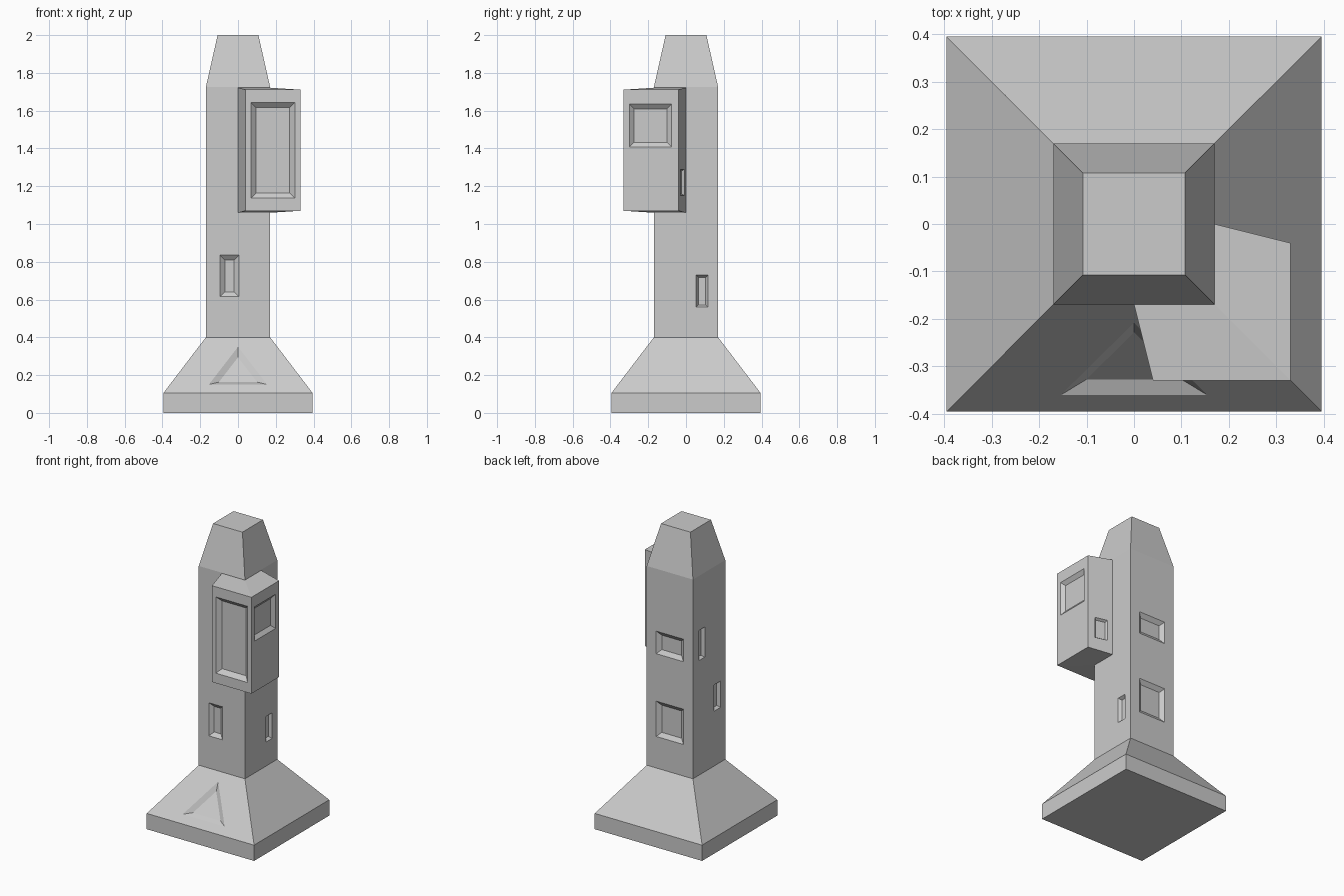
import bpy, bmesh
from mathutils import Vector

if "Cube" in bpy.data.objects:
    bpy.data.objects.remove(bpy.data.objects["Cube"])


def make_object(name, bm):
    bmesh.ops.recalc_face_normals(bm, faces=bm.faces)
    mesh = bpy.data.meshes.new(name)
    bm.to_mesh(mesh)
    bm.free()
    ob = bpy.data.objects.new(name, mesh)
    bpy.context.collection.objects.link(ob)
    return ob


def add_loft(bm, rings):
    """Closed solid through rings of 3D points; returns the rings of verts."""
    vs = [[bm.verts.new(p) for p in r] for r in rings]
    n = len(vs[0])
    for a, b in zip(vs, vs[1:]):
        for i in range(n):
            bm.faces.new((a[i], a[(i + 1) % n], b[(i + 1) % n], b[i]))
    bm.faces.new(vs[0][::-1])
    bm.faces.new(vs[-1])
    return vs


def inset(poly, d):
    """Offset a counter-clockwise 2D polygon inwards by d."""
    out = []
    for i, p in enumerate(poly):
        a = (p - poly[i - 1]).normalized()
        b = (poly[(i + 1) % len(poly)] - p).normalized()
        na, nb = Vector((-a.y, a.x)), Vector((-b.y, b.x))
        out.append(p + (na + nb) * d / (1 + na.dot(nb)))
    return out


def boolean(ob, other, op):
    other.hide_render = True
    mod = ob.modifiers.new(op.lower(), 'BOOLEAN')
    mod.operation, mod.object, mod.solver = op, other, 'EXACT'
    bpy.context.view_layer.objects.active = ob
    bpy.ops.object.modifier_apply(modifier=mod.name)
    bpy.data.objects.remove(other)


# Tower: square plinth, sloped foot, shaft and tapered cap
bm = bmesh.new()
profile = [(0.395, 0), (0.395, 0.105), (0.17, 0.4), (0.17, 1.725), (0.108, 2.0)]
add_loft(bm, [[(-h, -h, z), (h, -h, z), (h, h, z), (-h, h, z)] for h, z in profile])
tower = make_object("tower", bm)

# Corner box wrapping the front right edge of the shaft
bm = bmesh.new()
plan = [(-0.01, -0.13), (0.04, -0.33), (0.33, -0.33), (0.33, -0.04), (0.13, 0.01), (0.13, -0.13)]
outer = (1, 2, 3)
low = [bm.verts.new((x, y, 1.07 if i in outer else 1.057)) for i, (x, y) in enumerate(plan)]
top = [bm.verts.new((x, y, 1.711 if i in outer else 1.724)) for i, (x, y) in enumerate(plan)]
for i in range(6):
    j = (i + 1) % 6
    bm.faces.new((low[i], low[j], top[j], top[i]))
for ring in (low, top):
    for quad in ((0, 1, 2, 5), (2, 3, 4, 5)):
        bm.faces.new([ring[k] for k in quad])
boolean(tower, make_object("corner_box", bm), 'UNION')

# Bevelled recesses, all gathered in one cutter
cut = bmesh.new()


def recess(origin, normal, poly, slope=0.025, depth=0.02):
    n = Vector(normal).normalized()
    u = Vector((0, 0, 1)).cross(n).normalized()
    v = n.cross(u)
    poly = [Vector(p) for p in poly]
    rings = []
    for k in (-0.4, 1):
        rings.append([Vector(origin) + u * p.x + v * p.y - n * depth * k
                      for p in inset(poly, slope * k)])
    add_loft(cut, rings)


def rect(w, h):
    return [(-w / 2, -h / 2), (w / 2, -h / 2), (w / 2, h / 2), (-w / 2, h / 2)]


# Box panels
recess((0.185, -0.33, 1.39), (0, -1, 0), rect(0.233, 0.507), 0.028, 0.025)
recess((0.33, -0.188, 1.521), (1, 0, 0), rect(0.224, 0.228))
recess((0.243, -0.018, 1.22), (0.04, 0.16, 0), rect(0.085, 0.14), 0.01, 0.015)
# Shaft panels: front, right, back, left
recess((-0.045, -0.17, 0.725), (0, -1, 0), rect(0.1, 0.22))
recess((0.17, 0.085, 0.645), (1, 0, 0), rect(0.063, 0.17), 0.012, 0.02)
recess((0, 0.17, 1.235), (0, 1, 0), rect(0.2, 0.15), 0.027, 0.02)
recess((0, 0.17, 0.727), (0, 1, 0), rect(0.2, 0.235), 0.027, 0.02)
recess((-0.17, 0.077, 1.262), (-1, 0, 0), rect(0.063, 0.2), 0.012, 0.02)
recess((-0.17, -0.085, 0.852), (-1, 0, 0), rect(0.07, 0.175), 0.012, 0.02)
# Triangle on the front of the foot
recess((0, -0.361, 0.15), (0, -0.295, 0.225), [(-0.155, 0), (0.155, 0), (0, 0.252)], 0.03, 0.018)

boolean(tower, make_object("recess_cutter", cut), 'DIFFERENCE')
